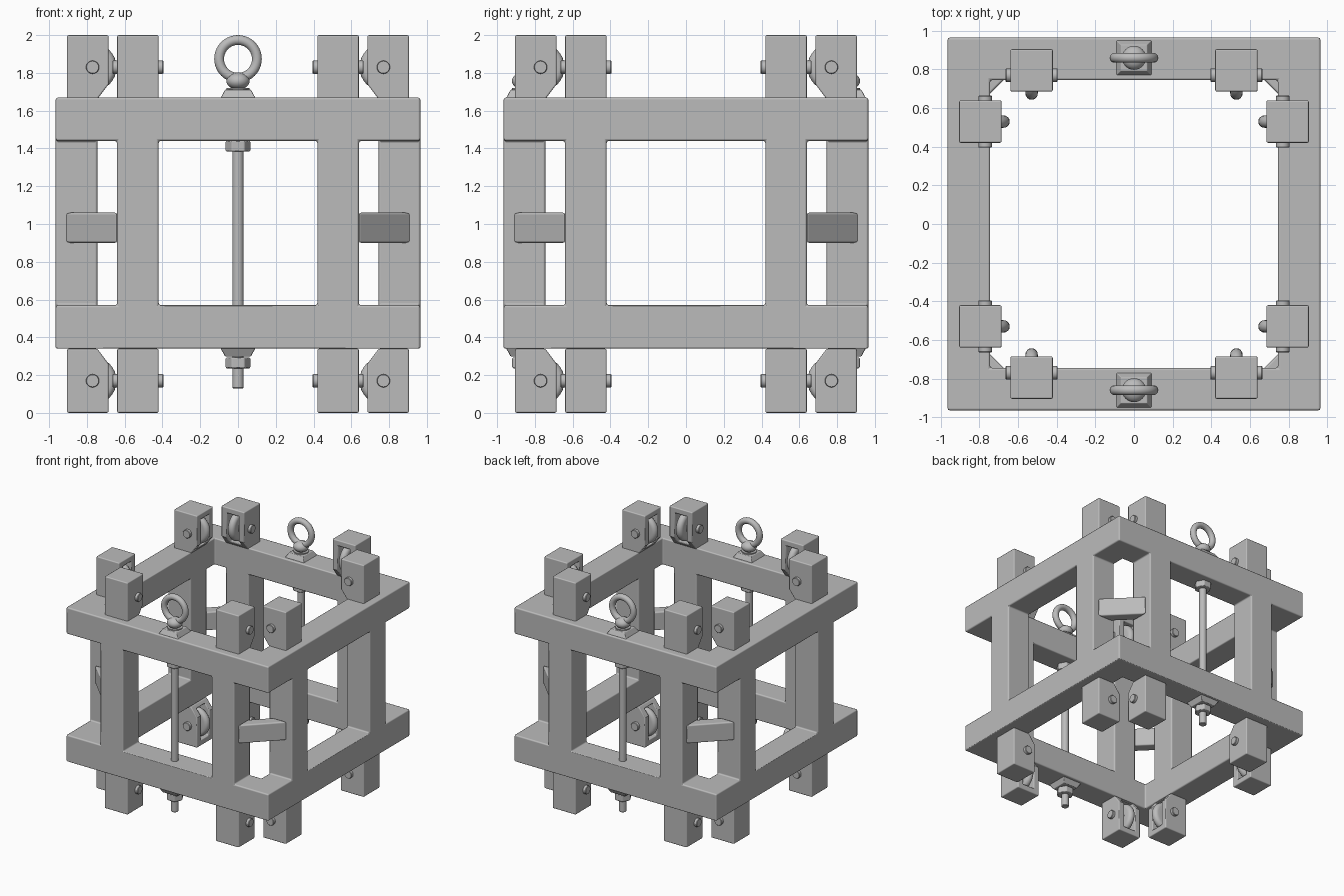
import bpy, bmesh, math
from mathutils import Matrix, Vector

cube = bpy.data.objects.get("Cube")
if cube:
    bpy.data.objects.remove(cube, do_unlink=True)

grey = bpy.data.materials.new("plain grey")
grey.use_nodes = True
COLOUR = (0.5, 0.5, 0.5, 1)
grey.diffuse_color = COLOUR
grey.node_tree.nodes["Principled BSDF"].inputs["Base Color"].default_value = COLOUR


def add_object(name, bm):
    bmesh.ops.recalc_face_normals(bm, faces=bm.faces)
    mesh = bpy.data.meshes.new(name)
    bm.to_mesh(mesh)
    bm.free()
    mesh.materials.append(grey)
    obj = bpy.data.objects.new(name, mesh)
    bpy.context.collection.objects.link(obj)
    return obj


def select(obj):
    bpy.ops.object.select_all(action='DESELECT')
    obj.select_set(True)
    bpy.context.view_layer.objects.active = obj


def smooth(obj, angle=35):
    select(obj)
    bpy.ops.object.shade_smooth_by_angle(angle=math.radians(angle))


def box(name, low, high):
    low, high = Vector(low), Vector(high)
    bm = bmesh.new()
    bmesh.ops.create_cube(bm, size=1, matrix=Matrix.Translation((low + high) / 2)
                          @ Matrix.Diagonal((*(high - low), 1)))
    return add_object(name, bm)


def prism(name, outline, height, matrix):
    """Extrude a flat outline along local z, centred, then place it."""
    bm = bmesh.new()
    face = bm.faces.new([bm.verts.new((x, y, -height / 2)) for x, y in outline])
    out = bmesh.ops.extrude_face_region(bm, geom=[face])
    bmesh.ops.translate(bm, vec=(0, 0, height),
                        verts=[v for v in out["geom"] if isinstance(v, bmesh.types.BMVert)])
    bm.transform(matrix)
    return add_object(name, bm)


def lathe(name, profile, matrix, sides=32):
    """Spin a (radius, height) profile about local z, then place it."""
    bm = bmesh.new()
    verts = [bm.verts.new((r, 0, z)) for r, z in profile]
    edges = [bm.edges.new(pair) for pair in zip(verts, verts[1:])]
    bmesh.ops.spin(bm, geom=verts + edges, cent=(0, 0, 0), axis=(0, 0, 1),
                   angle=math.tau, steps=sides)
    bmesh.ops.remove_doubles(bm, verts=bm.verts, dist=0.0005)
    bm.transform(matrix)
    return add_object(name, bm)


def cut(obj, cutter):
    mod = obj.modifiers.new("cut", 'BOOLEAN')
    mod.operation, mod.solver, mod.object = 'DIFFERENCE', 'EXACT', cutter
    select(obj)
    bpy.ops.object.modifier_apply(modifier=mod.name)
    bpy.data.objects.remove(cutter, do_unlink=True)


def bevel(obj, width, segments=2):
    mod = obj.modifiers.new("bevel", 'BEVEL')
    mod.width, mod.segments = width, segments
    mod.limit_method, mod.angle_limit = 'ANGLE', math.radians(40)
    mod.harden_normals = True
    smooth(obj)


def copy(obj, name, matrix):
    new = obj.copy()
    new.name = name
    new.matrix_world = matrix
    bpy.context.collection.objects.link(new)


def quarter(k):
    return Matrix.Rotation(k * math.pi / 2, 4, 'Z')


OUT, INN = 0.965, 0.745        # beam outer and inner faces
POST_IN, POST_OUT = 0.42, 0.64  # post edges
LOW, WIN_LOW, WIN_TOP, TOP = 0.34, 0.57, 1.44, 1.67

# Timber frame: a solid cube opened up from above, the sides and the corners
frame = box("timber_frame", (-OUT, -OUT, LOW), (OUT, OUT, TOP))
cut(frame, box("cutter", (-INN, -INN, 0), (INN, INN, 2)))
cut(frame, box("cutter", (-POST_IN, -2, WIN_LOW), (POST_IN, 2, WIN_TOP)))
cut(frame, box("cutter", (-2, -POST_IN, WIN_LOW), (2, POST_IN, WIN_TOP)))
for sx in (-1, 1):
    for sy in (-1, 1):
        a, b = sorted((sx * POST_OUT, sx * 2))
        c, d = sorted((sy * POST_OUT, sy * 2))
        cut(frame, box("cutter", (a, c, WIN_LOW), (b, d, WIN_TOP)))
bevel(frame, 0.012)

# Diagonal braces bridging the corner posts
end, back = 0.915, 0.78
brace = prism("corner_brace", [(POST_OUT, -end), (end, -POST_OUT), (back, -POST_OUT),
                               (POST_OUT, -back)], 0.16, Matrix.Translation((0, 0, 0.98)))
bevel(brace, 0.012)
for k in range(1, 4):
    copy(brace, "corner_brace", quarter(k))

# Roller block: inner foot chamfered, slotted for the wheel
MID, R_IN, R_OUT, AXLE_Y, AXLE_Z = 0.53, 0.685, 0.905, -0.77, 1.83
side_on = Matrix.Translation((MID, 0, 0)) @ Matrix(
    ((0, 0, 1, 0), (1, 0, 0, 0), (0, 1, 0, 0), (0, 0, 0, 1)))
block = prism("roller_block", [(-R_OUT, TOP - 0.01), (-INN, TOP - 0.01), (-R_IN, 1.74),
                               (-R_IN, 2), (-R_OUT, 2)], 0.22, side_on)
cut(block, box("cutter", (MID - 0.055, -0.875, 1.69), (MID + 0.055, -0.5, 1.95)))
bevel(block, 0.009)

# Wheel with a rounded rim, and its axle pin
across = Matrix.Translation((MID, AXLE_Y, AXLE_Z)) @ Matrix.Rotation(math.pi / 2, 4, 'Y')
rim = [(0.095 + 0.032 * math.cos(a), 0.032 * math.sin(a))
       for a in (math.pi * (i / 8 - 0.5) for i in range(9))]
hub = [(0, -0.045), (0.05, -0.045), (0.055, -0.032)]
wheel = lathe("roller_wheel", hub + rim + [(r, -z) for r, z in reversed(hub)], across)
smooth(wheel)
pin = lathe("axle_pin", [(0, -0.135), (0.032, -0.135), (0.035, -0.131), (0.035, 0.131),
                         (0.032, 0.135), (0, 0.135)], across, 20)
smooth(pin)

# Repeat the rollers on each side, at both posts, above and below
flip = (Matrix.Translation((0, 0, 1)) @ Matrix.Rotation(math.pi, 4, 'Y')
        @ Matrix.Translation((0, 0, -1)))
for part in (block, wheel, pin):
    for k in range(4):
        for shift in (0, -2 * MID):
            for turn in (Matrix.Identity(4), flip):
                place = quarter(k) @ turn @ Matrix.Translation((shift, 0, 0))
                if k or shift or turn is flip:
                    copy(part, part.name.split(".")[0], place)

# Eye bolts through the front and back beams
HEX = [(0.07 * math.cos(i * math.pi / 3), 0.07 * math.sin(i * math.pi / 3)) for i in range(6)]
for label, y in (("front", -0.86), ("back", 0.86)):
    base = Matrix.Translation((0, y, 0))
    bolt = lathe(label + "_bolt_rod", [(0, 0.13), (0.025, 0.13), (0.03, 0.135),
                                       (0.03, 1.72), (0, 1.72)], base, 20)
    smooth(bolt)
    ball = [(0.062 * math.cos(a), 1.757 + 0.045 * math.sin(a))
            for a in (math.pi * (i / 10 - 0.5) for i in range(1, 11))]
    neck = lathe(label + "_eye_neck", [(0, 1.69), (0.06, 1.69), (0.06, 1.72)] + ball, base)
    smooth(neck)
    loop = [(0.1 + 0.026 * math.cos(i * math.tau / 14), 0.026 * math.sin(i * math.tau / 14))
            for i in range(15)]
    eye = lathe(label + "_eye_ring", loop, Matrix.Translation((0, y, 1.874))
                @ Matrix.Rotation(math.pi / 2, 4, 'X'), 40)
    smooth(eye, 60)
    # Tapered square washers and hexagonal nuts
    for z, wide, narrow in ((1.69, 0.092, 0.068), (0.32, 0.068, 0.092)):
        washer = lathe(label + "_washer", [(0, z - 0.022), (wide * 2 ** 0.5, z - 0.022),
                                           (narrow * 2 ** 0.5, z + 0.022), (0, z + 0.022)],
                       base @ Matrix.Rotation(math.pi / 4, 4, 'Z'), 4)
        bevel(washer, 0.004, 1)
    for z in (0.265, 1.412):
        nut = prism(label + "_nut", HEX, 0.058, base @ Matrix.Translation((0, 0, z)))
        bevel(nut, 0.008, 1)
